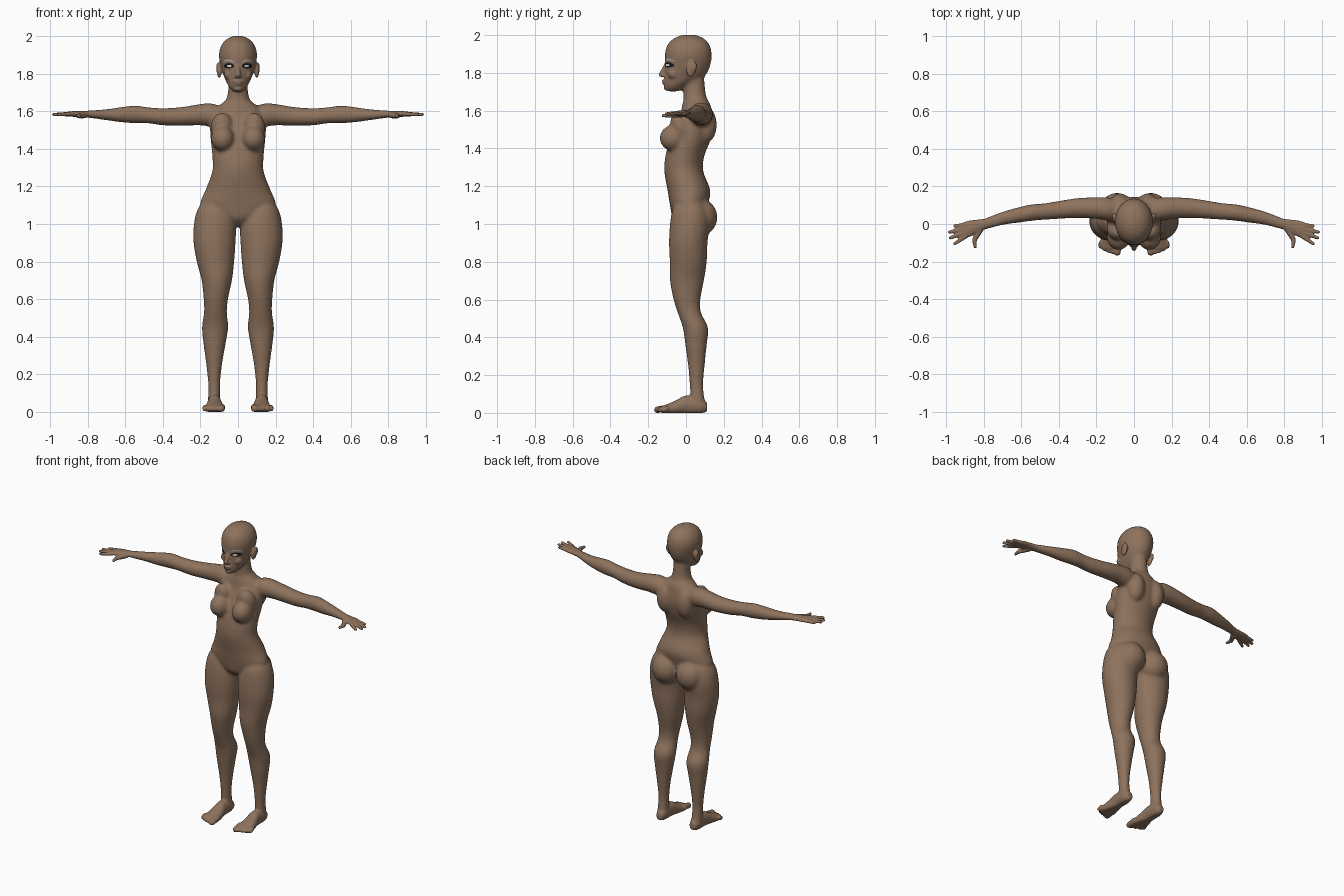
import bpy
import bmesh
import math
from mathutils import Vector, Matrix
from mathutils.bvhtree import BVHTree

default_cube = bpy.data.objects.get("Cube")
if default_cube:
    bpy.data.objects.remove(default_cube)


def material(name, colour):
    mat = bpy.data.materials.new(name)
    mat.use_nodes = True
    mat.diffuse_color = (*colour, 1)
    mat.node_tree.nodes["Principled BSDF"].inputs["Base Color"].default_value = (*colour, 1)
    return mat


skin = material("brown skin", (0.27, 0.17, 0.11))
black = material("eye black", (0.01, 0.01, 0.01))
white = material("eye white", (0.8, 0.8, 0.8))
grey = material("brow grey", (0.42, 0.43, 0.43))


def spline(rows, steps=4):
    """Catmull-Rom interpolation between rows of section values."""
    rows = [Vector(row) for row in rows]
    padded = [rows[0]] + rows + [rows[-1]]
    result = []
    for a, b, c, d in zip(padded, padded[1:], padded[2:], padded[3:]):
        for step in range(steps):
            t = step / steps
            result.append(b + (c - a) * t / 2 + (a * 2 - b * 5 + c * 4 - d) * t * t / 2
                          + (b * 3 - a - c * 3 + d) * t ** 3 / 2)
    return result + [rows[-1]]


def circle(sides):
    angles = [math.tau * i / sides for i in range(sides)]
    return [(math.cos(angle), math.sin(angle)) for angle in angles]


def shell(bm, rings):
    """Skin rings of points into a closed tube resting on the floor."""
    loops = [[bm.verts.new((p.x, p.y, max(p.z, 0))) for p in ring] for ring in rings]
    for low, high in zip(loops, loops[1:]):
        for i in range(len(low)):
            bm.faces.new((low[i - 1], low[i], high[i], high[i - 1]))
    bm.faces.new(loops[0])
    bm.faces.new(loops[-1])


def loft(bm, axis, rows):
    """Tube of ellipses: position on axis, two centres, two radii."""
    u, v, w = {"z": (0, 1, 2), "x": (1, 2, 0), "y": (2, 0, 1)}[axis]
    rings = []
    for along, cu, cv, ru, rv in spline(rows):
        ring = []
        for c, s in circle(28):
            point = Vector()
            point[u], point[v], point[w] = cu + ru * c, cv + rv * s, along
            ring.append(point)
        rings.append(ring)
    shell(bm, rings)


def arc(start, end, count):
    """Rings of a unit sphere between two latitudes."""
    for i in range(count + 1):
        angle = start + (end - start) * i / count
        yield [Vector((math.cos(angle) * c, math.cos(angle) * s, math.sin(angle)))
               for c, s in circle(16)]


def ball(bm, centre, radii, tilt=0):
    matrix = (Matrix.Translation(centre) @ Matrix.Rotation(tilt, 4, "X")
              @ Matrix.Diagonal((*radii, 1)))
    shell(bm, [[matrix @ p for p in ring] for ring in arc(-1.5, 1.5, 12)])


def digit(bm, start, end, thick, thin):
    """Tapered capsule for a finger, a toe or the nose."""
    start, end = Vector(start), Vector(end)
    turn = (end - start).to_track_quat("Z", "Y")
    rings = [[start + turn @ p * thick for p in ring] for ring in arc(-1.5, 0, 5)]
    rings += [[end + turn @ p * thin for p in ring] for ring in arc(0, 1.5, 5)]
    shell(bm, rings)


def mirror(bm):
    copy = bmesh.ops.duplicate(bm, geom=bm.verts[:] + bm.edges[:] + bm.faces[:])
    for item in copy["geom"]:
        if isinstance(item, bmesh.types.BMVert):
            item.co.x *= -1


def fuse(bm, name, voxel, rounds):
    """Weld overlapping parts into one smooth skin."""
    bmesh.ops.recalc_face_normals(bm, faces=bm.faces[:])
    mesh = bpy.data.meshes.new(name)
    bm.to_mesh(mesh)
    bm.free()
    obj = bpy.data.objects.new(name, mesh)
    bpy.context.collection.objects.link(obj)
    remesh = obj.modifiers.new("weld", "REMESH")
    remesh.mode = "VOXEL"
    remesh.voxel_size = voxel
    remesh.use_smooth_shade = True
    smooth = obj.modifiers.new("soften", "SMOOTH")
    smooth.iterations = rounds
    graph = bpy.context.evaluated_depsgraph_get()
    result = bpy.data.meshes.new_from_object(obj.evaluated_get(graph))
    obj.modifiers.clear()
    obj.data = result
    return obj


# Legs, arms and soft masses, built on the left side and mirrored
bm = bmesh.new()
loft(bm, "z", [
    (1.13, .115, .025, .06, .06), (1.08, .125, .02, .09, .09), (1, .123, .02, .112, .105),
    (.9, .125, .012, .112, .102), (.8, .12, .012, .1, .098), (.7, .113, .005, .081, .09),
    (.6, .118, .005, .065, .071), (.53, .12, .018, .061, .062), (.45, .122, .05, .07, .067),
    (.36, .125, .053, .059, .057), (.25, .127, .055, .042, .044), (.15, .127, .055, .032, .036),
    (.08, .127, .06, .033, .038), (.02, .127, .065, .035, .044)])
loft(bm, "x", [
    (.06, .075, 1.57, .05, .045), (.14, .08, 1.58, .062, .062), (.2, .085, 1.582, .058, .057),
    (.3, .085, 1.573, .053, .05), (.4, .075, 1.571, .048, .046), (.48, .066, 1.579, .044, .043),
    (.55, .06, 1.584, .044, .047), (.62, .047, 1.582, .041, .041), (.7, .03, 1.582, .036, .03),
    (.8, -.002, 1.585, .031, .019), (.83, -.01, 1.586, .033, .017)])
ball(bm, (.082, -.07, 1.455), (.063, .07, .068))
ball(bm, (.085, -.025, 1.51), (.062, .055, .085), .35)
ball(bm, (.09, .07, 1.035), (.096, .097, .1))
ball(bm, (.075, .1, 1.525), (.06, .064, .1))
mirror(bm)

# Torso with neck
loft(bm, "z", [
    (.99, 0, .01, .04, .04), (1.03, 0, .01, .12, .08), (1.1, 0, .015, .2, .1),
    (1.18, 0, .015, .174, .113), (1.28, 0, -.012, .137, .103), (1.36, 0, -.006, .137, .103),
    (1.44, 0, .02, .145, .108), (1.52, 0, .045, .15, .1), (1.58, 0, .055, .142, .085),
    (1.63, 0, .055, .1, .075), (1.66, 0, .05, .066, .063), (1.7, 0, .045, .054, .058),
    (1.77, 0, .045, .05, .052)])
# Head
loft(bm, "z", [
    (1.702, 0, -.07, .022, .033), (1.73, 0, -.055, .049, .062), (1.78, 0, -.01, .073, .106),
    (1.84, 0, .008, .092, .121), (1.9, 0, .012, .102, .124), (1.95, 0, .013, .09, .111),
    (1.985, 0, .015, .06, .076), (2.002, 0, .015, .02, .03)])
rough = fuse(bm, "rough_body", .009, 6)

# Feet with toes
bm = bmesh.new()
loft(bm, "y", [
    (.112, .03, .124, .022, .02), (.075, .04, .125, .046, .035), (0, .042, .125, .05, .037),
    (-.05, .028, .125, .04, .046), (-.1, .018, .126, .028, .054), (-.13, .016, .127, .02, .05)])
for i in range(5):
    x = .087 + i * .022
    radius = .019 if i == 0 else .0135
    digit(bm, (x, -.1, .024), (x + .002, i * i * .002 - .15, .016), radius, radius)

# Hands with fingers and thumb
loft(bm, "x", [
    (.8, -.002, 1.585, .03, .018), (.84, -.013, 1.586, .036, .016),
    (.88, -.026, 1.586, .045, .015), (.915, -.037, 1.585, .043, .012)])
for x, y, tip_x, tip_y in ((.9, -.068, .955, -.105), (.91, -.048, .98, -.075),
                           (.91, -.027, .982, -.043), (.9, -.005, .955, -.01)):
    digit(bm, (x, y, 1.585), (tip_x, tip_y, 1.583), .0125, .009)
digit(bm, (.82, -.03, 1.58), (.85, -.085, 1.575), .018, .013)
digit(bm, (.85, -.085, 1.575), (.846, -.122, 1.574), .013, .009)

# Ears, nostrils and cheeks
ball(bm, (.1, .028, 1.82), (.013, .026, .043), -.2)
ball(bm, (.108, .036, 1.83), (.008, .022, .03), -.2)
ball(bm, (.012, -.115, 1.785), (.009, .012, .008))
ball(bm, (.045, -.065, 1.795), (.03, .032, .03))
mirror(bm)

# Nose, lips and chin
digit(bm, (0, -.108, 1.84), (0, -.131, 1.791), .01, .0135)
ball(bm, (0, -.112, 1.758), (.027, .017, .007))
ball(bm, (0, -.11, 1.745), (.023, .017, .008))
ball(bm, (0, -.098, 1.721), (.024, .02, .016))
bm.from_mesh(rough.data)
bpy.data.objects.remove(rough)
body = fuse(bm, "body", .006, 2)
body.data.materials.clear()
body.data.materials.append(skin)
surface = BVHTree.FromPolygons([v.co for v in body.data.vertices],
                               [p.vertices[:] for p in body.data.polygons])


def patch(name, mat, x, z, width, height, bend, lift):
    """Thin almond plate draped over each side of the face."""
    for side, label in ((1, "left"), (-1, "right")):
        bm = bmesh.new()
        bmesh.ops.create_grid(bm, x_segments=16, y_segments=8, size=1)
        for v in bm.verts:
            u, w = v.co.x, v.co.y
            px = side * (x + u * width)
            pz = z + w * height * math.sqrt(max(1 - u * u, .02)) - bend * u * u
            place = surface.ray_cast(Vector((px, -1, pz)), Vector((0, 1, 0)))[0]
            v.co = (px, place.y - lift, pz)
        bm.normal_update()
        bmesh.ops.reverse_faces(bm, faces=[f for f in bm.faces if f.normal.y > 0])
        mesh = bpy.data.meshes.new(label + "_" + name)
        bm.to_mesh(mesh)
        bm.free()
        mesh.materials.append(mat)
        mesh.shade_smooth()
        bpy.context.collection.objects.link(bpy.data.objects.new(mesh.name, mesh))


# Painted eyes and brows
patch("eye", black, .048, 1.843, .027, .014, .002, .002)
patch("eye_shine", white, .047, 1.842, .013, .006, .001, .004)
patch("brow", grey, .052, 1.872, .031, .005, .011, .002)
